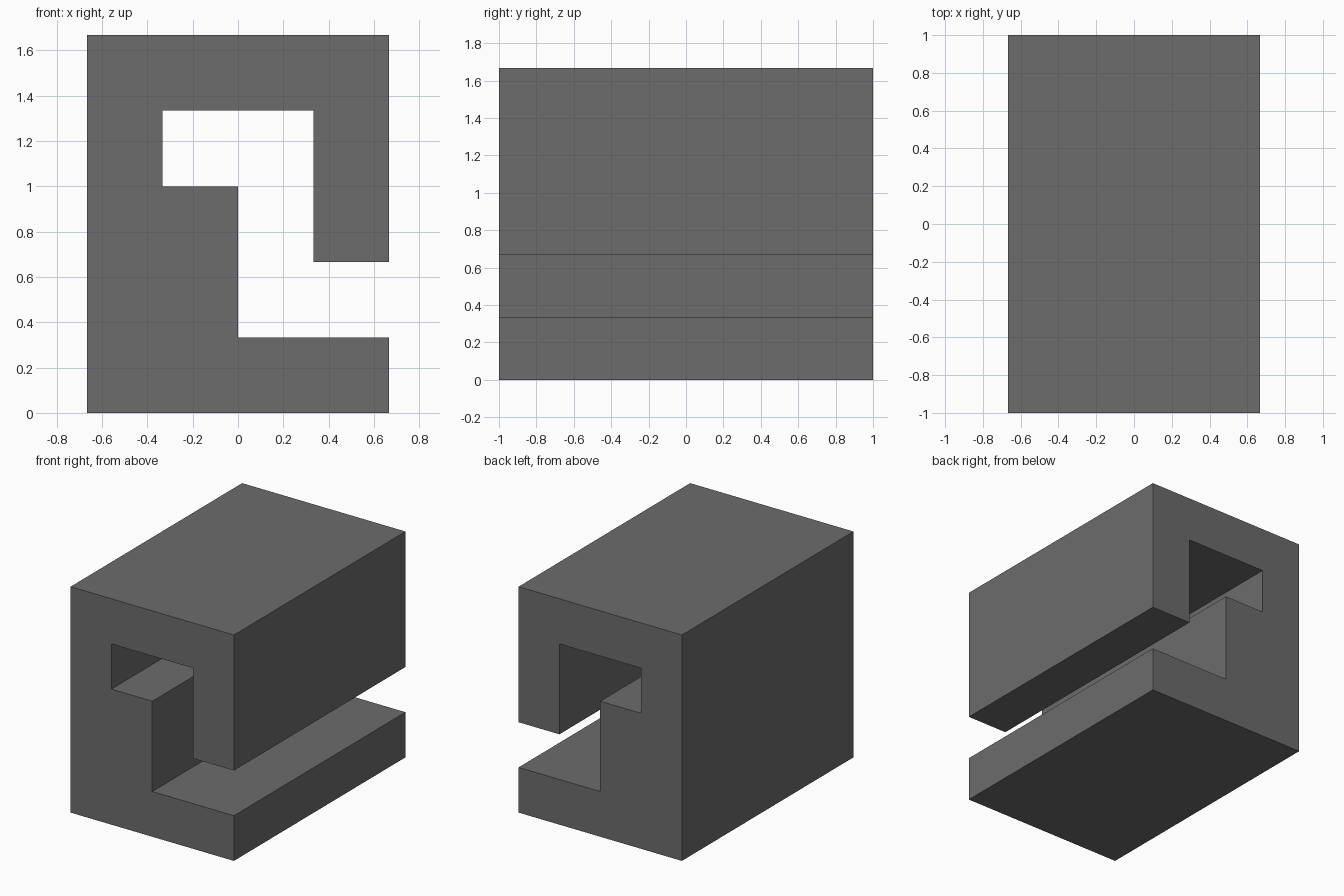
import bpy
import bmesh

if "Cube" in bpy.data.objects:
    bpy.data.objects.remove(bpy.data.objects["Cube"])

U = 1 / 3        # the profile sits on a grid of thirds
HALF_DEPTH = 1.0

# Cross-section (x, z) in grid units: a block with a hooked channel open to the right
PROFILE = [(-2, 0), (2, 0), (2, 1), (0, 1), (0, 3), (-1, 3),
           (-1, 4), (1, 4), (1, 2), (2, 2), (2, 5), (-2, 5)]


def extrude_profile(name, points):
    bm = bmesh.new()
    front = bm.faces.new([bm.verts.new((x * U, -HALF_DEPTH, z * U)) for x, z in points])
    result = bmesh.ops.extrude_face_region(bm, geom=[front], use_keep_orig=True)
    verts = [g for g in result["geom"] if isinstance(g, bmesh.types.BMVert)]
    bmesh.ops.translate(bm, verts=verts, vec=(0, 2 * HALF_DEPTH, 0))
    bmesh.ops.recalc_face_normals(bm, faces=bm.faces[:])
    mesh = bpy.data.meshes.new(name)
    bm.to_mesh(mesh)
    bm.free()
    obj = bpy.data.objects.new(name, mesh)
    bpy.context.collection.objects.link(obj)
    return obj


# Channelled block in dark grey
block = extrude_profile("channelled_block", PROFILE)
dark_grey = bpy.data.materials.new("dark_grey")
dark_grey.diffuse_color = (0.15, 0.15, 0.15, 1)
dark_grey.use_nodes = True
dark_grey.node_tree.nodes["Principled BSDF"].inputs["Base Color"].default_value = dark_grey.diffuse_color
block.data.materials.append(dark_grey)
